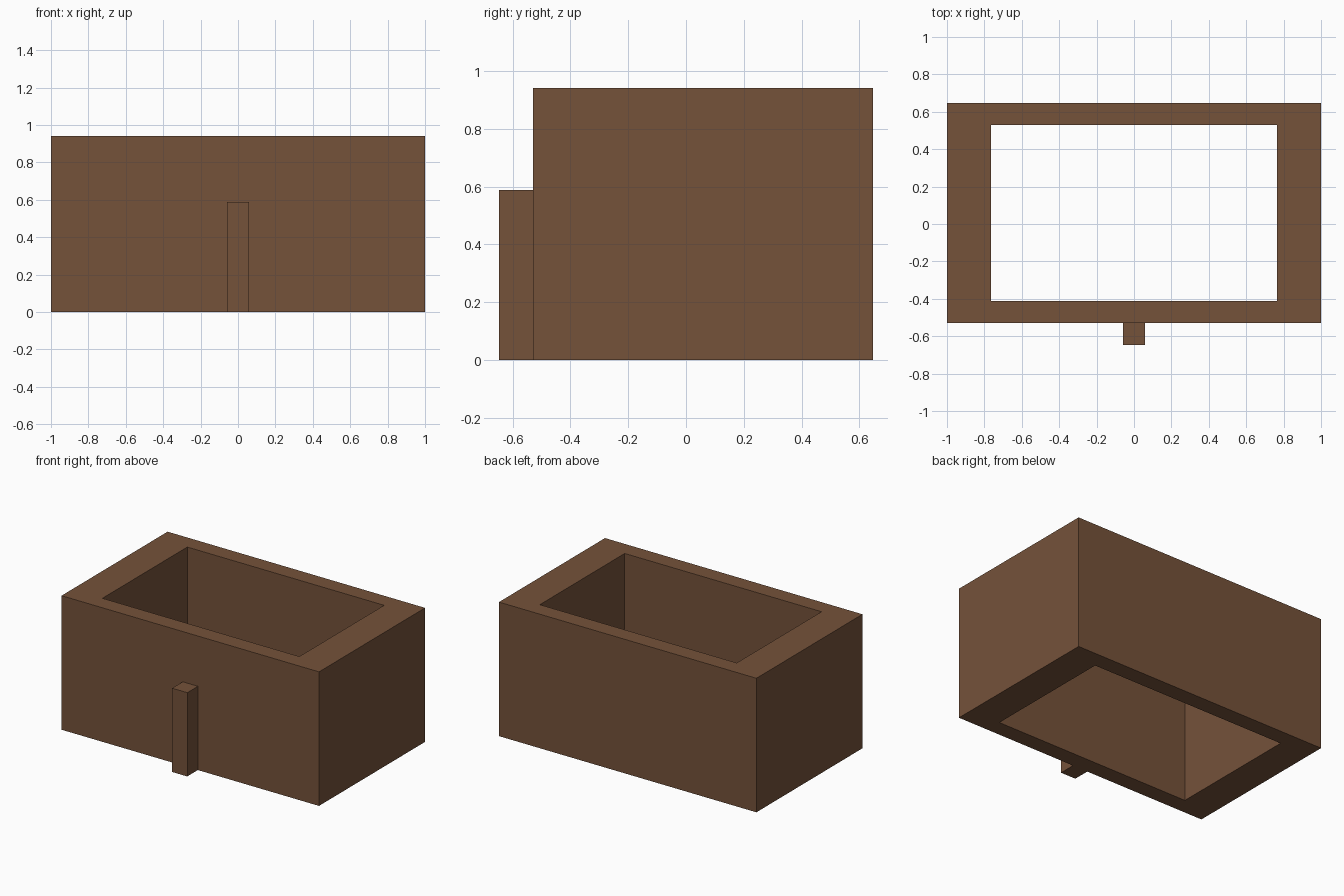
import bpy, bmesh

if "Cube" in bpy.data.objects:
    bpy.data.objects.remove(bpy.data.objects["Cube"])

U = 1 / 17  # grid unit: the model is 34 x 22 x 16 units

brown = bpy.data.materials.new("brown wood")
brown.diffuse_color = (0.178, 0.084, 0.042, 1)
brown.use_nodes = True
brown.node_tree.nodes["Principled BSDF"].inputs["Base Color"].default_value = brown.diffuse_color


def make_object(name, bm):
    bmesh.ops.recalc_face_normals(bm, faces=bm.faces)
    mesh = bpy.data.meshes.new(name)
    bm.to_mesh(mesh)
    bm.free()
    mesh.materials.append(brown)
    obj = bpy.data.objects.new(name, mesh)
    bpy.context.collection.objects.link(obj)
    return obj


def ring(bm, x, y0, y1, z):
    corners = ((-x, y0), (x, y0), (x, y1), (-x, y1))
    return [bm.verts.new((a * U, b * U, z * U)) for a, b in corners]


def bridge(bm, a, b):
    for i in range(4):
        j = (i + 1) % 4
        bm.faces.new((a[i], a[j], b[j], b[i]))


# Rectangular wall frame, open at top and bottom
bm = bmesh.new()
loops = [ring(bm, 17, -9, 11, 0), ring(bm, 17, -9, 11, 16),
         ring(bm, 13, -7, 9, 16), ring(bm, 13, -7, 9, 0)]
for i in range(4):
    bridge(bm, loops[i], loops[(i + 1) % 4])
make_object("wall_frame", bm)

# Small post standing against the front wall
bm = bmesh.new()
bottom, top = ring(bm, 1, -11, -9, 0), ring(bm, 1, -11, -9, 10)
bridge(bm, bottom, top)
bm.faces.new(bottom)
bm.faces.new(top)
make_object("front_post", bm)
